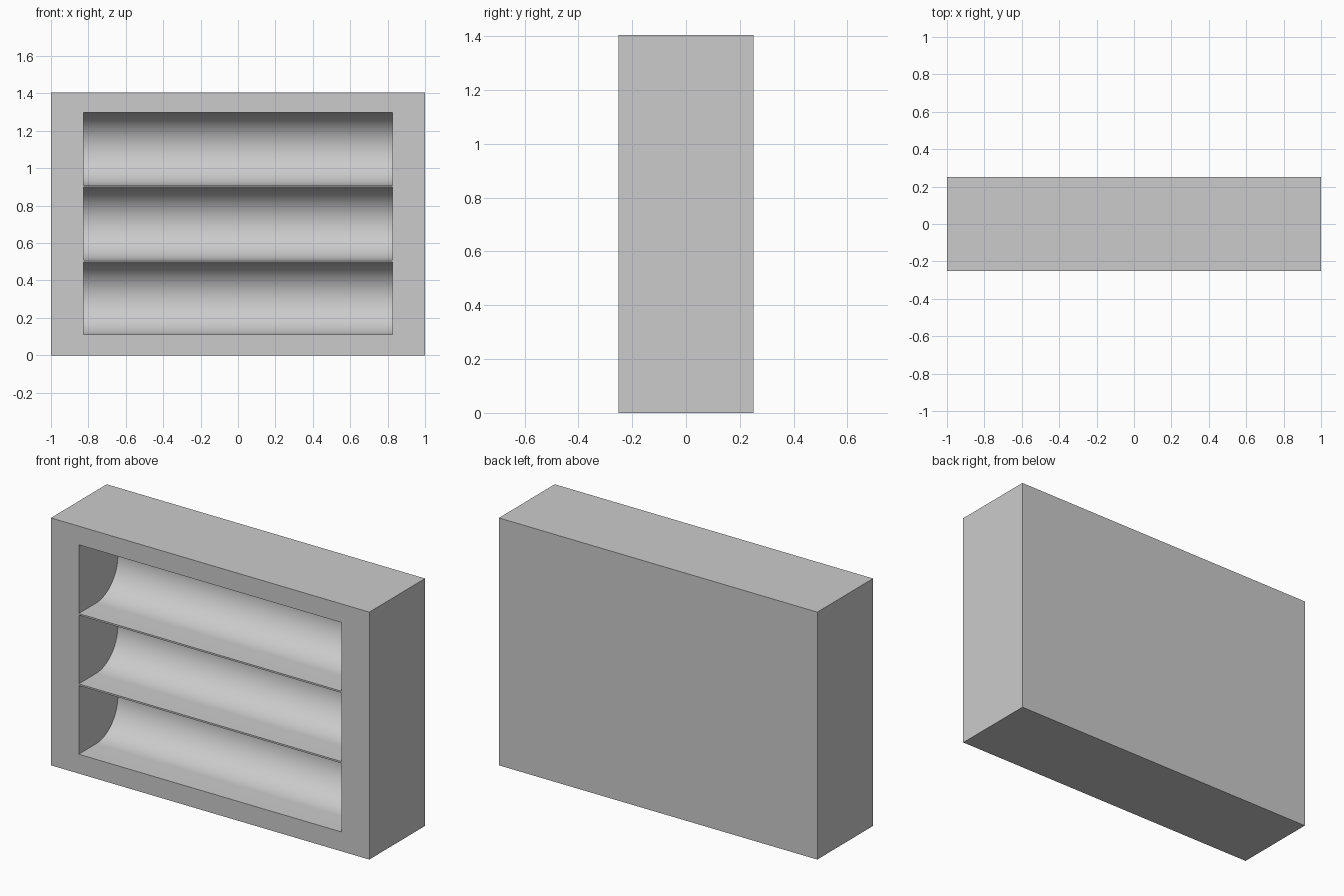
import bpy, bmesh, math

if "Cube" in bpy.data.objects:
    bpy.data.objects.remove(bpy.data.objects["Cube"])

W, D, H = 2.0, 0.5, 1.405        # case size
BAY_W, BAY_R = 1.65, 0.195       # recess length and radius
AXIS_Y = -0.095                  # where the flat floor meets the round back
BAY_Z = [0.305, 0.7045, 1.104]
STEPS = 40


def extrude_profile(name, points, x0, x1):
    """Closed (y, z) profile swept along x."""
    bm = bmesh.new()
    face = bm.faces.new([bm.verts.new((x0, y, z)) for y, z in points])
    res = bmesh.ops.extrude_face_region(bm, geom=[face])
    verts = [v for v in res["geom"] if isinstance(v, bmesh.types.BMVert)]
    bmesh.ops.translate(bm, verts=verts, vec=(x1 - x0, 0, 0))
    bmesh.ops.recalc_face_normals(bm, faces=bm.faces)
    mesh = bpy.data.meshes.new(name)
    bm.to_mesh(mesh)
    bm.free()
    obj = bpy.data.objects.new(name, mesh)
    bpy.context.collection.objects.link(obj)
    return obj


# solid case
case = extrude_profile("case", [(-D/2, 0), (D/2, 0), (D/2, H), (-D/2, H)], -W/2, W/2)

# three round-backed recesses cut from the front
cutters = []
for z in BAY_Z:
    arc = [(AXIS_Y + BAY_R * math.cos(a), z + BAY_R * math.sin(a))
           for a in (-math.pi/2 + math.pi * i / STEPS for i in range(STEPS + 1))]
    profile = [(-0.4, z - BAY_R)] + arc + [(-0.4, z + BAY_R)]
    cutter = extrude_profile("bay_cutter", profile, -BAY_W/2, BAY_W/2)
    cutter.hide_render = True
    cutters.append(cutter)
    mod = case.modifiers.new("bay", 'BOOLEAN')
    mod.operation = 'DIFFERENCE'
    mod.solver = 'EXACT'
    mod.object = cutter

# apply the cuts, drop the cutters, smooth the curved backs
bpy.context.view_layer.objects.active = case
case.select_set(True)
for mod in list(case.modifiers):
    bpy.ops.object.modifier_apply(modifier=mod.name)
for cutter in cutters:
    bpy.data.objects.remove(cutter)
bpy.ops.object.shade_smooth_by_angle(angle=math.radians(30))
